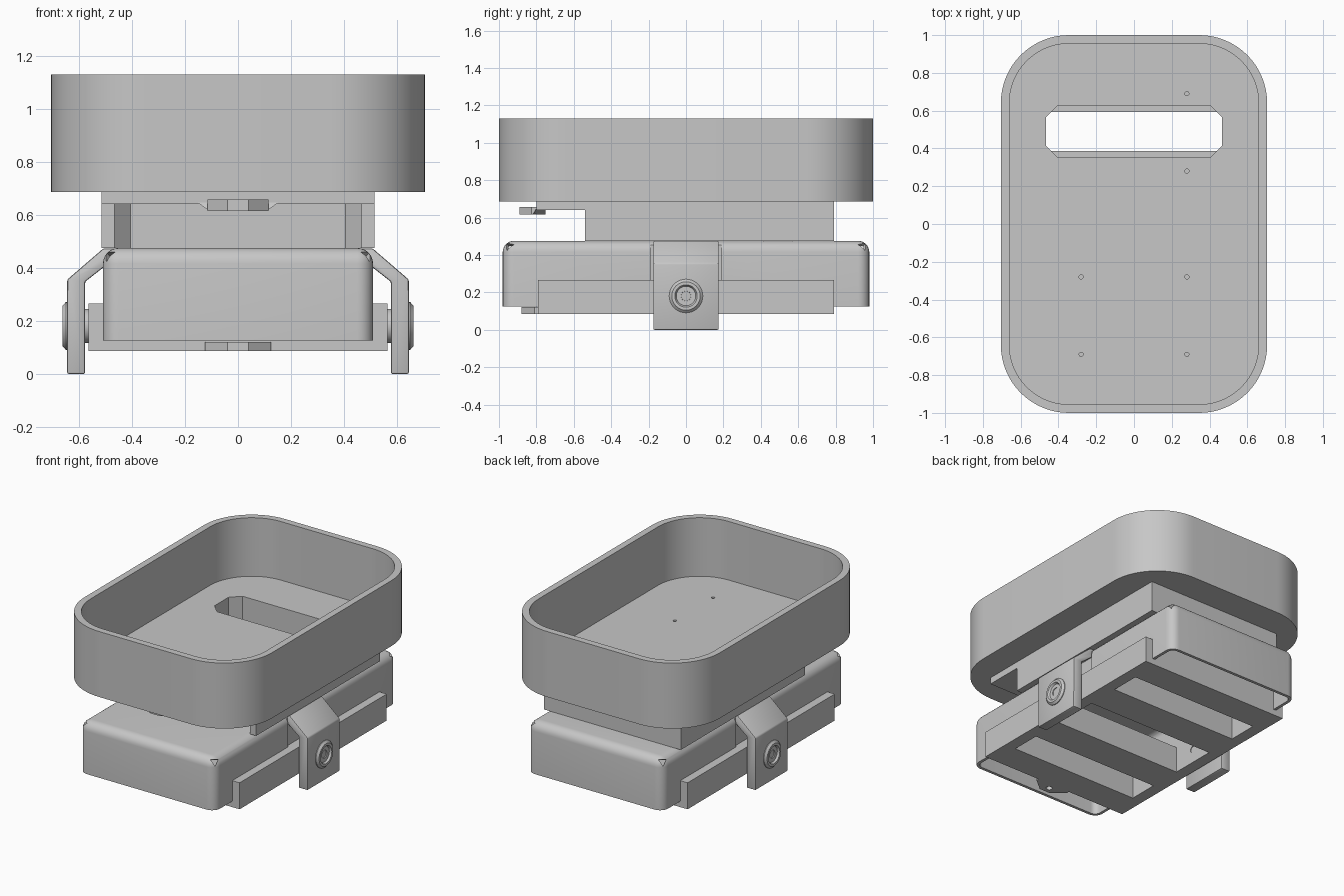
import bpy, bmesh, math
from mathutils import Vector

cube = bpy.data.objects.get("Cube")
if cube:
    bpy.data.objects.remove(cube, do_unlink=True)

grey = bpy.data.materials.new("plain grey")
grey.use_nodes = True
grey.diffuse_color = (0.57, 0.57, 0.57, 1)
grey.node_tree.nodes["Principled BSDF"].inputs["Base Color"].default_value = (0.57, 0.57, 0.57, 1)
parts = []


def finish(name, bm, keep=True):
    bmesh.ops.recalc_face_normals(bm, faces=bm.faces)
    mesh = bpy.data.meshes.new(name)
    bm.to_mesh(mesh)
    bm.free()
    ob = bpy.data.objects.new(name, mesh)
    bpy.context.collection.objects.link(ob)
    if keep:
        mesh.materials.append(grey)
        parts.append(ob)
    return ob


def loft(name, rings, keep=True):
    """Bridge closed rings of equal length and cap both ends."""
    bm = bmesh.new()
    loops = [[bm.verts.new(p) for p in ring] for ring in rings]
    n = len(loops[0])
    for a, b in zip(loops, loops[1:]):
        for i in range(n):
            j = (i + 1) % n
            bm.faces.new((a[i], a[j], b[j], b[i]))
    bm.faces.new(loops[0])
    bm.faces.new(loops[-1])
    return finish(name, bm, keep)


def prism(name, outline, lo, hi, axis="z", keep=True):
    """Extrude a 2D outline along one axis."""
    def place(p, h):
        return {"z": (p[0], p[1], h), "y": (p[0], h, p[1]), "x": (h, p[0], p[1])}[axis]
    return loft(name, [[place(p, h) for p in outline] for h in (lo, hi)], keep)


def box(name, x, y, z, keep=True):
    return prism(name, [(x[0], y[0]), (x[1], y[0]), (x[1], y[1]), (x[0], y[1])], z[0], z[1], keep=keep)


def drill(ob, a, b, r, lo, hi, axis="z"):
    pts = [(a + r * math.cos(k * math.tau / 16), b + r * math.sin(k * math.tau / 16)) for k in range(16)]
    cut(ob, prism("drill_cutter", pts, lo, hi, axis, keep=False))


def apply_mod(ob, mod):
    bpy.ops.object.select_all(action="DESELECT")
    bpy.context.view_layer.objects.active = ob
    ob.select_set(True)
    bpy.ops.object.modifier_apply(modifier=mod.name)


def cut(ob, cutter):
    mod = ob.modifiers.new("cut", "BOOLEAN")
    mod.operation = "DIFFERENCE"
    mod.solver = "EXACT"
    mod.object = cutter
    cutter.hide_render = True
    apply_mod(ob, mod)
    bpy.data.objects.remove(cutter, do_unlink=True)


def soften(ob, width, segments=2):
    mod = ob.modifiers.new("soften", "BEVEL")
    mod.width = width
    mod.segments = segments
    apply_mod(ob, mod)


def rounded(hx, hy, r, z, steps=16):
    ring = []
    for q, (sx, sy) in enumerate([(1, 1), (-1, 1), (-1, -1), (1, -1)]):
        for k in range(steps + 1):
            a = (q + k / steps) * math.pi / 2
            ring.append((sx * (hx - r) + r * math.cos(a), sy * (hy - r) + r * math.sin(a), z))
    return ring


slot = [(0.405, 0.627), (0.467, 0.565), (0.467, 0.415), (0.405, 0.353),
        (-0.405, 0.353), (-0.467, 0.415), (-0.467, 0.565), (-0.405, 0.627)]


def slot_cutter(lo, hi):
    return prism("slot_cutter", slot, lo, hi, keep=False)


# Open tray with rounded corners, a long slot and screw holes
tray = loft("tray", [rounded(0.705, 1, 0.36, 0.69), rounded(0.705, 1, 0.36, 1.135),
                     rounded(0.66, 0.955, 0.315, 1.135), rounded(0.66, 0.955, 0.315, 0.737)])
cut(tray, slot_cutter(0.6, 0.8))
for x, y in [(0.28, 0.69), (0.28, 0.28), (0.28, -0.28), (0.28, -0.69), (-0.28, -0.28), (-0.28, -0.69)]:
    drill(tray, x, y, 0.011, 0.6, 0.8)

# Channel below the tray, open at the front, its plate reaching further forward
plate = box("channel_plate", (-0.515, 0.515), (-0.8, 0.79), (0.645, 0.69))
cut(plate, slot_cutter(0.6, 0.8))
prism("channel_walls", [(-0.515, -0.54), (-0.515, 0.79), (0.515, 0.79), (0.515, -0.54), (0.467, -0.54),
                        (0.467, 0.565), (0.405, 0.627), (-0.405, 0.627), (-0.467, 0.565),
                        (-0.467, -0.54)], 0.48, 0.645)

# Latch at the front edge of the plate: sloped root and tapered lip
loft("latch_root", [[(-w, -0.75, z), (w, -0.75, z), (w, y, z), (-w, y, z)]
                    for w, y, z in ((0.11, -0.82, 0.62), (0.165, -0.795, 0.66), (0.17, -0.79, 0.69))])
prism("latch_lip", [(-0.115, -0.8), (-0.115, -0.825), (-0.04, -0.89),
                    (0.04, -0.89), (0.115, -0.825), (0.115, -0.8)], 0.62, 0.662)

# Hollow cover with rounded top and corners
bm = bmesh.new()
bmesh.ops.create_cube(bm, size=1)
for v in bm.verts:
    v.co = Vector((v.co.x * 1.02, v.co.y * 1.96, 0.305 + v.co.z * 0.35))
edges = [e for e in bm.edges if max(v.co.z for v in e.verts) > 0.3]
bmesh.ops.bevel(bm, geom=edges, offset=0.06, segments=6, profile=0.5, affect="EDGES")
bmesh.ops.delete(bm, geom=[f for f in bm.faces if all(v.co.z < 0.131 for v in f.verts)], context="FACES")
cover = finish("cover", bm)
shell = cover.modifiers.new("shell", "SOLIDIFY")
shell.thickness = 0.02
shell.offset = -1
apply_mod(cover, shell)
cut(cover, slot_cutter(0.4, 0.52))
for s in (-1, 1):
    # Shallow side recess behind each clip
    cut(cover, box("clip_gap_cutter", sorted((s * 0.496, s * 0.6)), (-0.19, 0.19), (0.27, 0.6), keep=False))
    # Small triangular pits at the top corners
    for t in (-1, 1):
        tri = [(0.49, 0.95, 0.42), (0.455, 0.95, 0.455), (0.49, 0.915, 0.455)]
        cut(cover, loft("pit_cutter", [[(s * (x + d), t * (y + d), z + d) for x, y, z in tri]
                                       for d in (-0.012, 0.05)], keep=False))

# Thick base frame with three crosswise openings, screw holes and a front tab
base = box("base_frame", (-0.565, 0.565), (-0.79, 0.79), (0.09, 0.27))
for y0, y1 in [(-0.59, -0.387), (-0.16, 0.16), (0.387, 0.592)]:
    cut(base, box("opening_cutter", (-0.485, 0.485), (y0, y1), (0, 0.4), keep=False))
drill(base, 0, 0.185, 0.023, -0.7, 0.7, axis="x")
tab = prism("base_tab", [(-0.125, -0.79), (-0.125, -0.81), (-0.04, -0.88),
                         (0.04, -0.88), (0.125, -0.81), (0.125, -0.79)], 0.09, 0.125)
drill(tab, 0, -0.835, 0.02, 0, 0.2)

# Bent clips and round screws on both sides
button = [(0.004, 0.56), (0.065, 0.56), (0.065, 0.64), (0.09, 0.643), (0.09, 0.65), (0.076, 0.663),
          (0.06, 0.663), (0.052, 0.65), (0.027, 0.65), (0.022, 0.62), (0.004, 0.62)]
for s, side in ((1, "left"), (-1, "right")):
    arm = [(0.645, 0.004), (0.645, 0.36), (0.508, 0.478), (0.45, 0.478),
           (0.45, 0.42), (0.49, 0.42), (0.577, 0.352), (0.577, 0.004)]
    clip = prism(side + "_clip", [(s * x, z) for x, z in arm], -0.175, 0.175, axis="y")
    soften(clip, 0.007)
    rings = [[(s * x, r * math.cos(k * math.tau / 32), 0.185 + r * math.sin(k * math.tau / 32))
              for k in range(32)] for r, x in button]
    loft(side + "_screw", rings)

# Rest the model exactly on the ground and smooth the curved faces
low = min(v.co.z for ob in parts for v in ob.data.vertices)
bpy.ops.object.select_all(action="DESELECT")
for ob in parts:
    for v in ob.data.vertices:
        v.co.z -= low
    ob.select_set(True)
bpy.context.view_layer.objects.active = parts[0]
bpy.ops.object.shade_smooth_by_angle(angle=math.radians(30))
